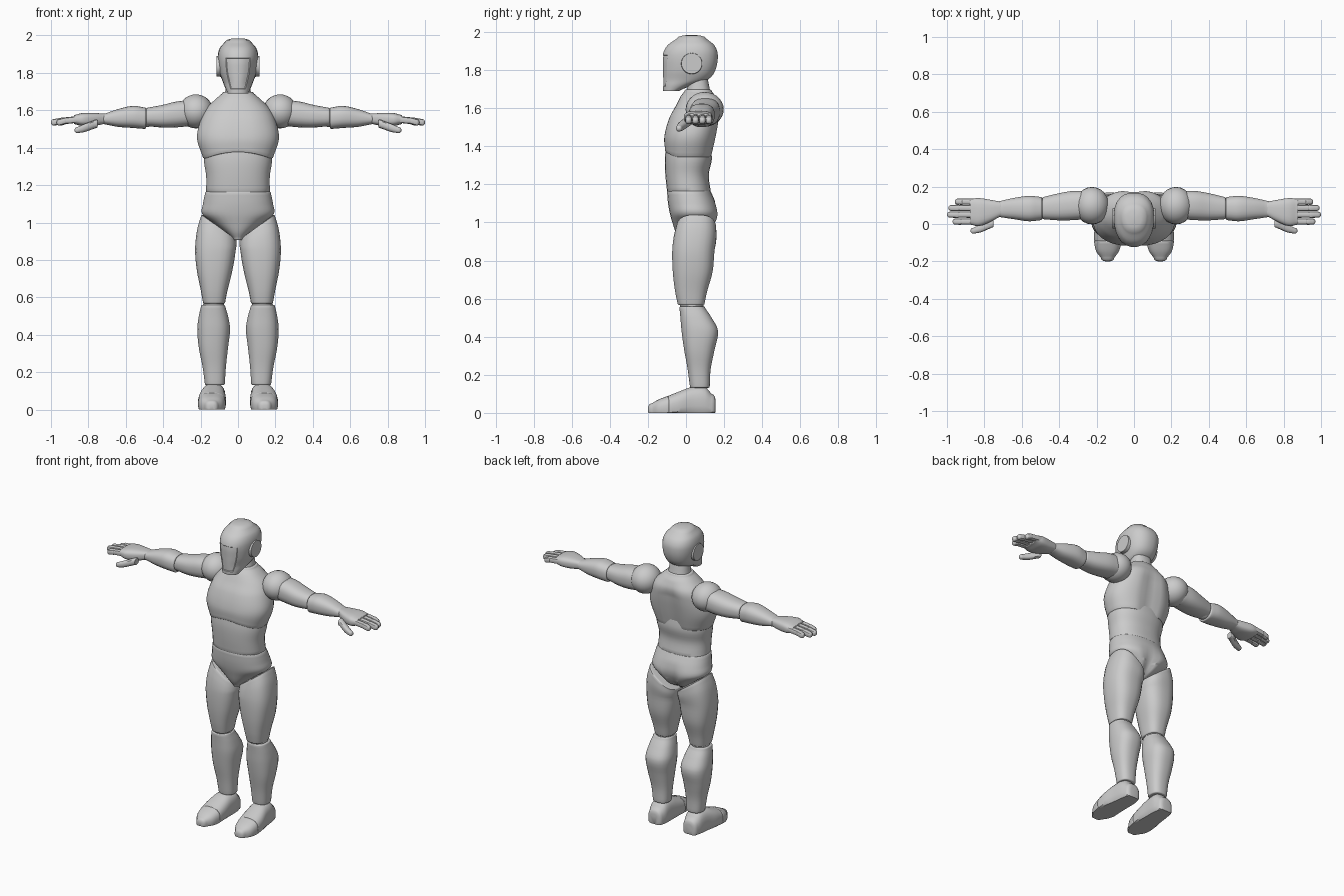
import bpy
import bmesh
import math

cube = bpy.data.objects.get("Cube")
if cube:
    bpy.data.objects.remove(cube, do_unlink=True)

grey = bpy.data.materials.new("plain grey")
grey.use_nodes = True
grey.diffuse_color = (0.6, 0.6, 0.6, 1)
grey.node_tree.nodes["Principled BSDF"].inputs["Base Color"].default_value = grey.diffuse_color

SEAM = (0.008, 0.12)   # cap length and shrink for a joint edge
ROUND = (0.014, 0.9)   # the same for a rounded tip


def finish(name, bm):
    bmesh.ops.recalc_face_normals(bm, faces=bm.faces)
    mesh = bpy.data.meshes.new(name)
    bm.to_mesh(mesh)
    bm.free()
    mesh.materials.append(grey)
    obj = bpy.data.objects.new(name, mesh)
    bpy.context.collection.objects.link(obj)
    bpy.ops.object.select_all(action="DESELECT")
    obj.select_set(True)
    bpy.context.view_layer.objects.active = obj
    bpy.ops.object.shade_smooth_by_angle(angle=math.radians(35))
    return obj


def smooth_sections(keys, steps):
    """Hermite interpolation of (position, a0, a1, b0, b1) sections."""
    def slope(i, c):
        lo, hi = keys[max(i - 1, 0)], keys[min(i + 1, len(keys) - 1)]
        return (hi[c] - lo[c]) / (hi[0] - lo[0])

    out = []
    for i in range(len(keys) - 1):
        p, q = keys[i], keys[i + 1]
        span = q[0] - p[0]
        for s in range(steps):
            u = s / steps
            h = u * u * (3 - 2 * u)
            row = [p[0] + span * u]
            for c in range(1, 5):
                row.append(p[c] * (1 - h) + q[c] * h
                           + span * u * (1 - u) * ((1 - u) * slope(i, c) - u * slope(i + 1, c)))
            out.append(row)
    return out + [list(keys[-1])]


def cap_rings(key, cap, sign):
    """Rounded end rings that shrink towards the section centre."""
    length, shrink = cap
    rings = []
    for k in (1, 2, 3):
        turn = k * math.pi / 6
        f = 1 - shrink * (1 - math.cos(turn))
        ca, cb = (key[1] + key[2]) / 2, (key[3] + key[4]) / 2
        rings.append([key[0] + sign * length * math.sin(turn)]
                     + [c + (v - c) * f for c, v in zip((ca, ca, cb, cb), key[1:])])
    return rings


def loft(name, axis, keys, start=SEAM, end=SEAM, power=2.3, sides=24, steps=4,
         side=1, taper=0, deform=None, edit=None):
    rows = smooth_sections(keys, steps)
    rows = cap_rings(rows[0], start, -1)[::-1] + rows + cap_rings(rows[-1], end, 1)
    bm = bmesh.new()
    rings = []
    for t, a0, a1, b0, b1 in rows:
        ring = []
        for k in range(sides):
            turn = math.tau * (k + 0.5) / sides
            ca, cb = math.cos(turn), math.sin(turn)
            ua = math.copysign(abs(ca) ** (2 / power), ca)
            ub = math.copysign(abs(cb) ** (2 / power), cb)
            a = (a0 + a1) / 2 + ua * (1 + taper * ub) * (a1 - a0) / 2
            b = (b0 + b1) / 2 + ub * (b1 - b0) / 2
            p = {"x": (t, a, b), "y": (a, t, b), "z": (a, b, t)}[axis]
            if deform:
                p = deform(*p)
            ring.append(bm.verts.new((p[0] * side, p[1], p[2])))
        rings.append(ring)
    for low, high in zip(rings, rings[1:]):
        for k in range(sides):
            n = (k + 1) % sides
            bm.faces.new((low[k], low[n], high[n], high[k]))
    bm.faces.new(rings[0][::-1])
    bm.faces.new(rings[-1])
    bmesh.ops.recalc_face_normals(bm, faces=bm.faces)
    if edit:
        edit(bm)
    return finish(name, bm)


def ball(name, centre, radii):
    bm = bmesh.new()
    bmesh.ops.create_uvsphere(bm, u_segments=24, v_segments=14, radius=1)
    bmesh.ops.scale(bm, vec=radii, verts=bm.verts)
    bmesh.ops.translate(bm, vec=centre, verts=bm.verts)
    return finish(name, bm)


# Head with a slightly sunken face plate
def sink_face(bm):
    bm.normal_update()
    face = [f for f in bm.faces if f.normal.y < -0.75
            and 1.71 < f.calc_center_median().z < 1.885]
    bmesh.ops.inset_region(bm, faces=face, thickness=0.003, depth=-0.004)


loft("head", "z", [(1.692, -.055, .055, -.12, -.035), (1.72, -.068, .068, -.122, .03),
                   (1.75, -.08, .08, -.124, .115), (1.80, -.098, .098, -.125, .155),
                   (1.88, -.108, .108, -.123, .168), (1.93, -.098, .098, -.098, .15),
                   (1.965, -.07, .07, -.05, .108)],
     start=(.002, .05), end=(.02, .9), taper=.08, edit=sink_face)
loft("neck", "z", [(1.62, -.09, .09, -.02, .15), (1.68, -.072, .072, .0, .13),
                   (1.78, -.06, .06, .015, .11)])


# Torso: arched lower chest edge, grooves down the spine and breastbone
def shape_chest(x, y, z):
    groove = math.exp(-(x / .045) ** 2)
    fade = max(0, min(1, (1.66 - z) / .1))
    if y < 0.02:
        z += .035 * max(0, 1 - (x / .17) ** 2) * max(0, min(1, (1.46 - z) / .12))
        y += .006 * groove * fade
    else:
        y -= .025 * groove * fade
    return x, y, z


def shape_pelvis(x, y, z):
    if y > 0.02:
        y -= .03 * math.exp(-(x / .03) ** 2) * max(0, min(1, (1.12 - z) / .08))
    return x, y, z


loft("chest", "z", [(1.348, -.188, .188, -.115, .14), (1.45, -.22, .22, -.118, .162),
                    (1.55, -.2, .2, -.092, .18), (1.61, -.17, .17, -.058, .182),
                    (1.66, -.12, .12, -.03, .157), (1.69, -.085, .085, -.008, .135)],
     deform=shape_chest, steps=5, sides=32)
loft("waist", "z", [(1.165, -.171, .171, -.1, .13), (1.25, -.171, .171, -.109, .12),
                    (1.33, -.183, .183, -.112, .136), (1.40, -.18, .18, -.105, .13)], sides=32)
loft("pelvis", "z", [(.915, -.03, .03, -.035, .08), (.95, -.07, .07, -.055, .13),
                     (1.0, -.135, .135, -.072, .16), (1.045, -.192, .192, -.085, .17),
                     (1.10, -.188, .188, -.095, .158), (1.16, -.176, .176, -.1, .132)],
     deform=shape_pelvis, sides=32)


def slant_thigh(x, y, z):
    return x, y, z - max(0, (z - .85) / .19) * .7 * (.2 - x)


def flat_sole(x, y, z):
    return x, y, max(z, 0)


for word, side in (("left", 1), ("right", -1)):
    # Ear disc
    bm = bmesh.new()
    bmesh.ops.create_cone(bm, cap_ends=True, segments=32, radius1=.057, radius2=.054, depth=.03)
    for v in bm.verts:
        v.co = (side * (.099 + v.co.z), .03 + v.co.x, 1.835 + v.co.y)
    finish(word + "_ear_disc", bm)

    # Arm
    ball(word + "_shoulder", (side * .225, .098, 1.594), (.092, .1, .091))
    loft(word + "_upper_arm", "x", [(.26, .025, .178, 1.515, 1.655), (.33, .02, .177, 1.508, 1.647),
                                    (.40, .019, .165, 1.507, 1.63), (.482, .025, .145, 1.515, 1.614)],
         side=side, power=2.5)
    ball(word + "_elbow", (side * .49, .083, 1.56), (.05, .055, .05))
    loft(word + "_forearm", "x", [(.5, .02, .145, 1.5, 1.615), (.56, .014, .151, 1.505, 1.624),
                                  (.64, .025, .14, 1.511, 1.607), (.712, .036, .124, 1.525, 1.582)],
         side=side, power=2.5)

    # Hand
    loft(word + "_palm", "x", [(.715, .04, .12, 1.527, 1.582), (.77, .01, .13, 1.516, 1.586),
                               (.83, -.012, .139, 1.515, 1.586), (.87, -.004, .135, 1.525, 1.576)],
         side=side, power=3)
    for finger, y, tip in (("index", .013, .97), ("middle", .05, 1.0),
                           ("ring", .086, .992), ("little", .12, .958)):
        mid = (.86 + tip) / 2 + .01
        for part, x0, x1, z in (("base", .85, mid, 1.552), ("tip", mid + .004, tip, 1.543)):
            w = .018
            last = part == "tip"
            x1 -= ROUND[0] if last else SEAM[0]
            loft("_".join((word, finger, part)), "x",
                 [(x0, y - w, y + w, z - w, z + w),
                  (x1, y - w * .9, y + w * .9, z - w - .007, z + w - .008)],
                 end=ROUND if last else SEAM, side=side, power=3, sides=12, steps=2)
    loft(word + "_thumb", "x", [(.76, -.02, .03, 1.505, 1.55), (.82, -.045, -.003, 1.484, 1.527),
                                (.86, -.052, -.02, 1.478, 1.51)],
         end=ROUND, side=side, power=2.6, sides=14)

    # Leg
    loft(word + "_thigh", "z", [(.575, .068, .188, -.045, .098), (.64, .055, .2, -.058, .112),
                                (.74, .03, .22, -.07, .14), (.85, .012, .23, -.073, .15),
                                (.95, .008, .22, -.065, .16), (1.04, .008, .197, -.05, .158)],
         side=side, power=2.6, deform=slant_thigh)
    ball(word + "_knee", (side * .13, .03, .563), (.056, .062, .05))
    loft(word + "_shin", "z", [(.14, .07, .178, .02, .125), (.23, .064, .19, .008, .13),
                               (.33, .053, .21, -.01, .15), (.43, .042, .218, -.024, .169),
                               (.5, .053, .21, -.03, .135), (.552, .068, .198, -.035, .1)],
         side=side, power=2.5)

    # Foot and toe cap
    loft(word + "_foot", "y", [(-.085, .066, .214, -.03, .093), (-.03, .064, .212, -.03, .115),
                               (.03, .066, .2, -.03, .136), (.1, .068, .19, -.03, .136),
                               (.135, .078, .18, -.03, .1)],
         end=(.02, .5), side=side, power=2.6, deform=flat_sole)
    loft(word + "_toe_cap", "y", [(-.18, .105, .178, -.02, .05), (-.145, .08, .203, -.03, .07),
                                  (-.095, .066, .214, -.03, .09)],
         start=(.02, .7), side=side, power=2.6, deform=flat_sole)
